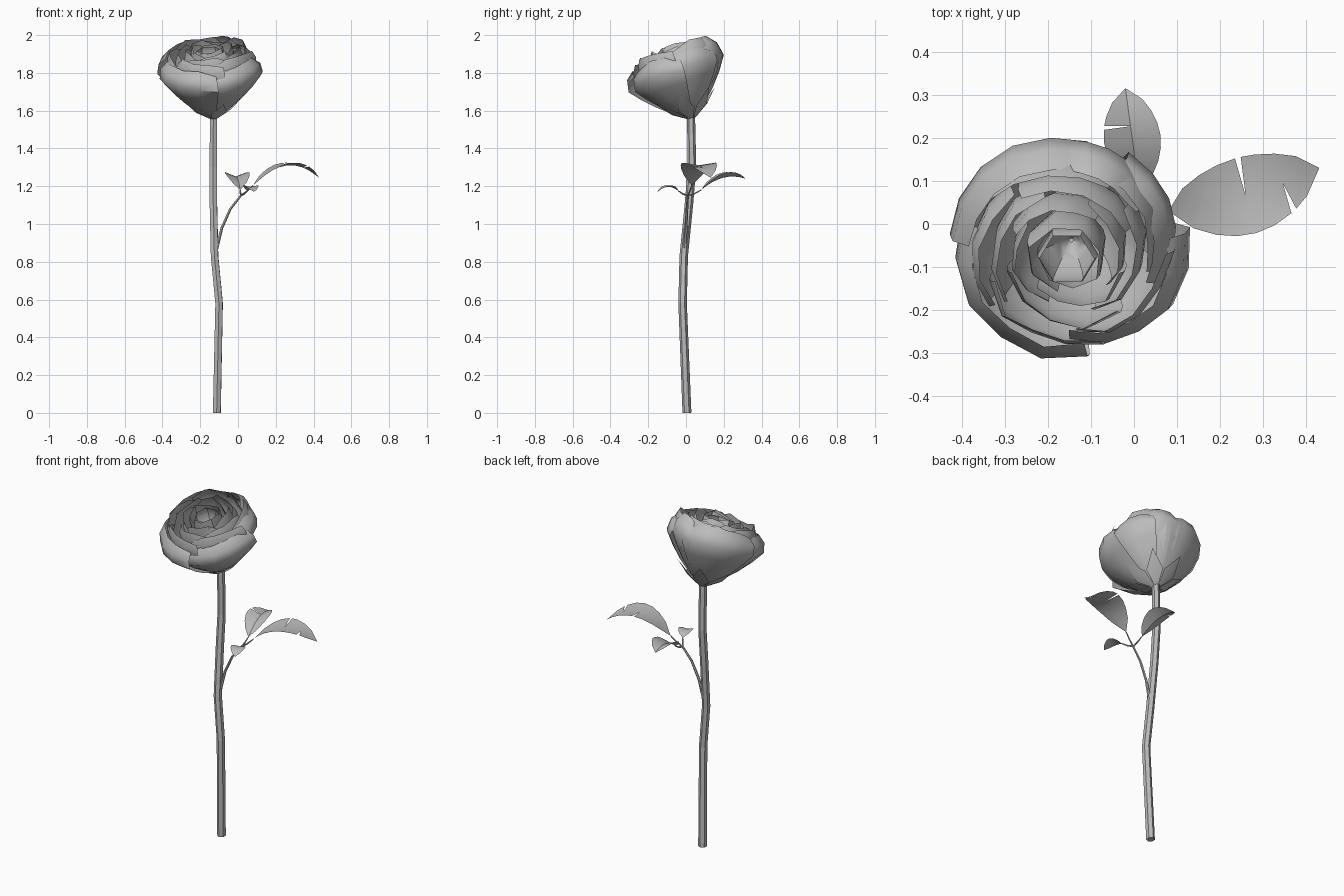
import bpy, bmesh, math, random
from mathutils import Vector, Matrix

random.seed(4)
if "Cube" in bpy.data.objects:
    bpy.data.objects.remove(bpy.data.objects["Cube"], do_unlink=True)

grey = bpy.data.materials.new("plain grey")
grey.use_nodes = True
grey.diffuse_color = (0.5, 0.5, 0.5, 1)
grey.node_tree.nodes["Principled BSDF"].inputs["Base Color"].default_value = (0.5, 0.5, 0.5, 1)


def add_object(name, mesh, smooth_angle=None):
    obj = bpy.data.objects.new(name, mesh)
    bpy.context.collection.objects.link(obj)
    if not mesh.materials:
        mesh.materials.append(grey)
    if smooth_angle:
        bpy.ops.object.select_all(action="DESELECT")
        obj.select_set(True)
        bpy.context.view_layer.objects.active = obj
        bpy.ops.object.shade_smooth_by_angle(angle=math.radians(smooth_angle))
    return obj


def tube(name, points, radius, sides):
    """Swept stem with flat facets; each point is x, y, z, thickness factor."""
    curve = bpy.data.curves.new(name + "_path", "CURVE")
    curve.dimensions = "3D"
    curve.bevel_depth = radius
    curve.bevel_resolution = (sides - 4) // 2
    curve.use_fill_caps = True
    spline = curve.splines.new("POLY")
    spline.points.add(len(points) - 1)
    for p, (x, y, z, k) in zip(spline.points, points):
        p.co, p.radius = (x, y, z, 1), k
    spline.use_smooth = False
    temp = bpy.data.objects.new(name + "_path", curve)
    bpy.context.collection.objects.link(temp)
    bpy.context.view_layer.update()
    mesh = bpy.data.meshes.new_from_object(
        temp.evaluated_get(bpy.context.evaluated_depsgraph_get()))
    bpy.data.objects.remove(temp, do_unlink=True)
    add_object(name, mesh)


# Stem and twigs
tube("stem", [(-0.112, 0.005, 0, 1.05), (-0.1, -0.018, 0.58, 1), (-0.124, -0.012, 0.83, 1),
              (-0.13, 0.015, 1.1, 1), (-0.13, 0.032, 1.3, 1), (-0.13, 0.026, 1.6, 0.95)], 0.0225, 6)
fork = (0.015, 0.01, 1.15)
tube("branch", [(-0.115, -0.005, 0.86, 1.3), (-0.085, 0, 0.98, 1.1),
                (-0.04, 0.005, 1.08, 1), (*fork, 0.8)], 0.007, 6)

# Leaves: base, tip, half width, arch, fold, sideways bow, notches as {side: row}
leaves = {
    "large": ((0.08, 0.03, 1.205), (0.43, 0.13, 1.245), 0.09, 0.085, 0.014, -0.015, {1: 4, -1: 6}),
    "back": ((0.012, 0.08, 1.18), (-0.02, 0.315, 1.24), 0.066, 0.035, 0.026, 0, {1: 5}),
    "small": ((0.05, -0.04, 1.175), (0.085, -0.15, 1.17), 0.04, 0.024, 0.008, 0, {}),
}
ROWS = 8


def leaf(name, base, tip, width, arch, fold, bow, notches):
    base, tip = Vector(base), Vector(tip)
    along = tip - base
    across = Vector((-along.y, along.x, 0)).normalized()

    def rib(row):
        t = row / ROWS
        return base + along * t + (across * bow + Vector((0, 0, arch))) * 4 * t * (1 - t)

    def edge(row, side):
        w = max(0, math.sin(math.pi * row / ROWS)) ** 0.65
        return rib(row) + across * side * width * w + Vector((0, 0, fold * w))

    bm = bmesh.new()
    for side in (1, -1):
        for row in range(ROWS):
            # The blade is torn at a notch: its far half starts a little later
            gap = 0.3 if notches.get(side) == row else 0
            corners = [rib(row), rib(row + 1), edge(row + 1, side), edge(row + gap, side)]
            if side < 0:
                corners.reverse()
            bm.faces.new([bm.verts.new(c) for c in corners])
    bmesh.ops.remove_doubles(bm, verts=bm.verts, dist=0.0005)
    mesh = bpy.data.meshes.new(name)
    bm.to_mesh(mesh)
    bm.free()
    add_object(name, mesh, 20)


for label, spec in leaves.items():
    leaf(label + "_leaf", *spec)
    mid = (Vector(fork) + Vector(spec[0])) / 2 - Vector((0, 0, 0.004))
    tube(label + "_twig", [(*fork, 1), (*mid, 0.9), (*spec[0], 0.6)], 0.005, 6)

# Bloom frame: tilted towards the front
axis = Vector((-0.07, -0.3, 0.95)).normalized()
bloom = Matrix.Translation((-0.13, 0.03, 1.57)) @ \
    Vector((0, 0, 1)).rotation_difference(axis).to_matrix().to_4x4()

# Petal sections as (radius, height): rolled lip outside, upright inside
OUTER = [(0.02, 0), (0.09, 0.045), (0.165, 0.115), (0.23, 0.19),
         (0.282, 0.265), (0.272, 0.325), (0.232, 0.365)]
INNER = [(0.02, 0.01), (0.1, 0.06), (0.18, 0.13), (0.245, 0.2),
         (0.28, 0.27), (0.278, 0.33), (0.255, 0.37)]
SEPAL = [(0.022, -0.01), (0.1, 0.04), (0.175, 0.115)]


def petal(name, section, centre, span, scale, lift, columns, spiral=0.05, drop=0.1,
          jag=0.012, tuck=0.0, floor=0.0, taper=(1,) * 7):
    """Curved sheet round the bloom axis; angles in degrees."""
    bm = bmesh.new()
    grid = []
    wobble = [random.uniform(-jag, jag) for _ in range(columns + 1)]
    for i, (r, h) in enumerate(section):
        v = i / (len(section) - 1)
        line = []
        for j in range(columns + 1):
            u = 2 * j / columns - 1
            a = math.radians(centre + span / 2 * u * taper[i])
            rad = r * scale * (1 + spiral * u - tuck * u * u) + wobble[j] * v * 0.5
            z = floor + h * lift * (1 - drop * v * u ** 4) + wobble[j] * v
            line.append(bm.verts.new(bloom @ Vector((rad * math.cos(a), rad * math.sin(a), z))))
        grid.append(line)
    for low, high in zip(grid, grid[1:]):
        for j in range(columns):
            bm.faces.new((low[j], low[j + 1], high[j + 1], high[j]))
    bmesh.ops.remove_doubles(bm, verts=bm.verts, dist=0.0005)
    mesh = bpy.data.meshes.new(name)
    bm.to_mesh(mesh)
    bm.free()
    add_object(name, mesh, 50)


# Outer petals: centre angle, span, radius factor, height factor
for n, (centre, span, scale, lift) in enumerate([
        (128, 96, 0.99, 1.02), (222, 112, 1.0, 0.9), (318, 98, 0.97, 0.88),
        (18, 80, 0.9, 0.94), (63, 58, 0.9, 1.03)]):
    petal(f"outer_petal_{n + 1}", OUTER, centre, span, scale, lift, 5, tuck=0.04)

# Inner whorls: count, radius factor, height factor, starting angle
for ring, (count, scale, lift, start) in enumerate([(5, 0.8, 0.99, 30), (4, 0.63, 1.0, 75),
                                                    (4, 0.47, 1.01, 15)]):
    for n in range(count):
        petal(f"inner_petal_{ring + 1}_{n + 1}", INNER, start + n * 360 / count,
              360 / count * 1.2, scale, lift, 4, spiral=0.08, jag=0.016)

# Heart of the bloom: one rolled petal round a shallow cup
petal("heart_petal", INNER, 40, 430, 0.32, 1.03, 9, spiral=0.12, drop=0.05)
petal("heart_cup", INNER, 0, 360, 0.25, 0.4, 6, spiral=0, drop=0, jag=0, floor=0.22)

# Pointed sepals hugging the underside
for n in range(6):
    petal(f"sepal_{n + 1}", SEPAL, 50 + n * 60, 60, 1, 1, 2, spiral=0, drop=0, jag=0,
          taper=(1, 0.9, 0))
